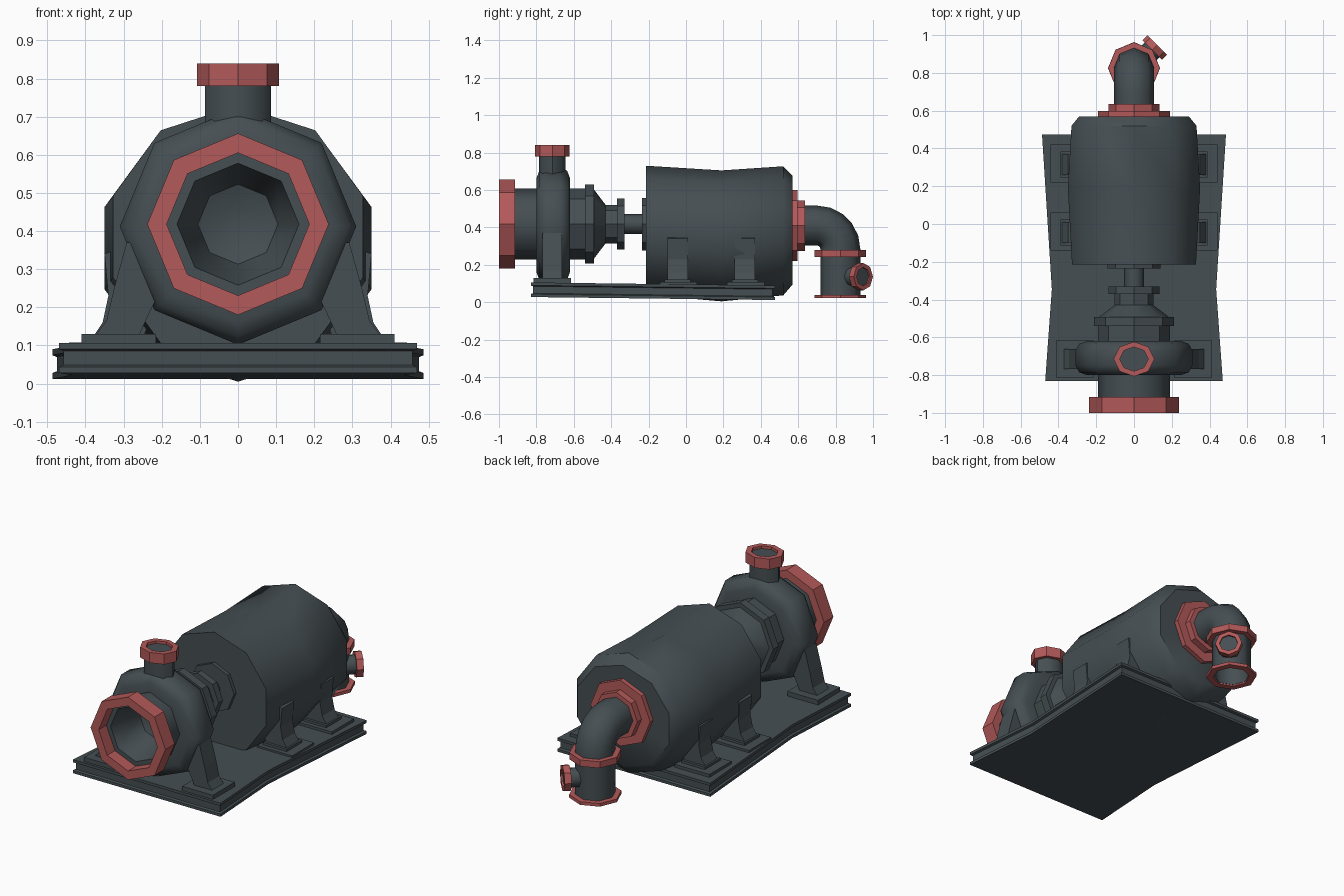
import bpy, bmesh, math
from mathutils import Vector

if "Cube" in bpy.data.objects:
    bpy.data.objects.remove(bpy.data.objects["Cube"])


def material(name, rgb):
    m = bpy.data.materials.new(name)
    m.diffuse_color = (*rgb, 1)
    m.use_nodes = True
    m.node_tree.nodes["Principled BSDF"].inputs["Base Color"].default_value = m.diffuse_color
    return m


GREY = material("slate grey", (0.060, 0.077, 0.085))
RED = material("dusty red", (0.45, 0.10, 0.10))


def finish(name, bm, mat, smooth=0):
    bmesh.ops.remove_doubles(bm, verts=bm.verts, dist=1e-5)
    bmesh.ops.recalc_face_normals(bm, faces=bm.faces)
    me = bpy.data.meshes.new(name)
    bm.to_mesh(me)
    bm.free()
    me.materials.append(mat)
    ob = bpy.data.objects.new(name, me)
    bpy.context.collection.objects.link(ob)
    if smooth:
        bpy.ops.object.select_all(action='DESELECT')
        ob.select_set(True)
        bpy.context.view_layer.objects.active = ob
        bpy.ops.object.shade_smooth_by_angle(angle=math.radians(smooth))
    return ob


def loft(name, rings, mat, smooth=0, caps=False):
    """Skin a list of point rings."""
    bm = bmesh.new()
    vs = [[bm.verts.new(p) for p in r] for r in rings]
    n = len(rings[0])
    for a, b in zip(vs, vs[1:]):
        for i in range(n):
            j = (i + 1) % n
            bm.faces.new((a[i], a[j], b[j], b[i]))
    if caps:
        bm.faces.new(vs[0])
        bm.faces.new(vs[-1])
    return finish(name, bm, mat, smooth)


def lathe(name, profile, origin, axis, mat, n=8, smooth=0, sy=1):
    """Turn (radius, distance) pairs about an axis, with one corner pointing up."""
    q = Vector(axis).to_track_quat('Z', 'Y')
    rings = []
    for r, t in profile:
        ring = []
        for k in range(n):
            a = math.pi / 2 + math.tau * k / n
            ring.append(Vector(origin) + q @ Vector((r * math.cos(a), sy * r * math.sin(a), t)))
        rings.append(ring)
    return loft(name, rings, mat, smooth)


def collar(name, ro, ri, t0, t1, origin, axis, sy=1):
    return lathe(name, [(ro, t0), (ro, t1), (ri, t1), (ri, t0), (ro, t0)], origin, axis, RED, sy=sy)


def plate(name, pts, y0, y1, mat=GREY):
    """Extrude an x-z outline along y and mirror it to the other side."""
    ob = loft(name, [[(x, y, z) for x, z in pts] for y in (y0, y1)], mat, caps=True)
    ob.modifiers.new("mirror", 'MIRROR')
    return ob


Y, Z = (0, 1, 0), (0, 0, 1)
C = (0, 0, 0.418)

# Waisted base plate with a groove round its edge
stations = [(-0.83, 0.47, 0.028, 0.106), (-0.345, 0.435, 0.022, 0.10), (0.475, 0.487, 0.012, 0.09)]
rings = []
for inset, f in [(0, 0), (0, 0.2), (0.012, 0.26), (0.012, 0.74), (0, 0.8), (0, 1)]:
    side = []
    for i, (y, w, b, t) in enumerate(stations):
        yy = y + (inset if i == 0 else -inset if i == 2 else 0)
        side.append((w - inset, yy, b + (t - b) * f))
    rings.append(side + [(-x, y, z) for x, y, z in reversed(side)])
loft("base_plate", rings, GREY, caps=True)

# Intake: red rim, pipe with funnel-shaped inside
collar("intake_rim", 0.238, 0.187, -1, -0.915, C, Y)
lathe("intake_pipe", [(0.19, -0.78), (0.19, -0.93), (0.16, -0.93), (0.105, -0.74),
                      (0.055, -0.72), (0, -0.72)], C, Y, GREY, smooth=50)

# Rounded pump casing
lathe("pump_casing", [(0.18, -0.80), (0.25, -0.80), (0.29, -0.785), (0.31, -0.75), (0.31, -0.67),
                      (0.29, -0.635), (0.25, -0.62), (0.18, -0.62)],
      (0, 0, 0.412), Y, GREY, smooth=50)

# Stepped bearing housing, coupling and shaft
lathe("bearing_housing", [(0.19, -0.64), (0.19, -0.54), (0.212, -0.54), (0.212, -0.492),
                          (0.185, -0.492), (0.103, -0.43), (0.103, -0.37), (0.136, -0.37),
                          (0.136, -0.33), (0, -0.33)], C, Y, GREY, smooth=30)
lathe("drive_shaft", [(0.053, -0.34), (0.053, -0.22)], C, Y, GREY, smooth=50)
lathe("motor_front_collar", [(0, -0.236), (0.14, -0.236), (0.14, -0.2)], C, Y, GREY)

# Top discharge nozzle
N = (0, -0.715, 0)
lathe("discharge_pipe", [(0.087, 0.64), (0.087, 0.79), (0, 0.79)], N, Z, GREY, smooth=50, sy=0.82)
collar("discharge_rim", 0.108, 0.075, 0.78, 0.84, N, Z, sy=0.85)
lathe("discharge_cover", [(0.08, 0.825), (0, 0.825)], N, Z, GREY, sy=0.85)

# Ten-sided motor drum, sagging slightly at mid length
rings = []
for y, rx, rz, cz in [(-0.215, 0, 0, 0.385), (-0.215, 0.345, 0.345, 0.385), (0.19, 0.368, 0.35, 0.355),
                      (0.52, 0.348, 0.345, 0.382), (0.57, 0.305, 0.29, 0.385), (0.57, 0, 0, 0.385)]:
    rings.append([(rx * math.cos(a), y, cz + rz * math.sin(a))
                  for a in (math.pi / 2 + math.tau * k / 10 for k in range(10))])
loft("motor_drum", rings, GREY, smooth=45)

# Rear collars and elbow
R = (0, 0, 0.41)
collar("rear_collar_large", 0.19, 0.08, 0.565, 0.597, R, Y)
collar("rear_collar_small", 0.135, 0.08, 0.59, 0.635, R, Y)
path = [(0.60, 0.41, 0)]
for k in range(6):
    a = math.pi / 2 * k / 5
    path.append((0.70 + 0.125 * math.sin(a), 0.285 + 0.125 * math.cos(a), a))
path.append((0.825, 0.25, math.pi / 2))
rings = []
for y, z, t in path:
    ring = []
    for k in range(8):
        a = math.tau * k / 8
        u = 0.107 * math.sin(a)
        ring.append((0.107 * math.cos(a), y + u * math.sin(t), z + u * math.cos(t)))
    rings.append(ring)
loft("elbow_pipe", rings, GREY, smooth=50)

# Open drain pipe below the elbow
D = (0, 0.825, 0)
collar("elbow_rim", 0.137, 0.09, 0.243, 0.28, D, Z)
lathe("drain_pipe", [(0, 0.25), (0.107, 0.25), (0.107, 0.03), (0.098, 0.03), (0.098, 0.24), (0, 0.24)],
      D, Z, GREY, smooth=50)
collar("drain_rim", 0.138, 0.1, 0.022, 0.04, D, Z)

# Diagonal side outlet
S, A = (0, 0.825, 0.137), (1, 1, 0)
lathe("side_outlet_pipe", [(0.055, 0.08), (0.055, 0.145)], S, A, GREY, smooth=50)
collar("side_outlet_rim", 0.073, 0.05, 0.137, 0.174, S, A)
lathe("side_outlet_cover", [(0.055, 0.164), (0, 0.164)], S, A, GREY)


# Flared legs on pads
def box(x0, x1, z0, z1):
    return [(x0, z0), (x1, z0), (x1, z1), (x0, z1)]


plate("pump_pad", box(0.215, 0.41, 0.09, 0.13), -0.815, -0.615)
plate("pump_leg", [(0.26, 0.125), (0.375, 0.125), (0.345, 0.165), (0.325, 0.25), (0.292, 0.37),
                   (0.2, 0.37), (0.2, 0.25), (0.235, 0.18)], -0.767, -0.662)
for label, y in (("front", -0.045), ("rear", 0.315)):
    plate(f"motor_{label}_pad", box(0.22, 0.443, 0.08, 0.108), y - 0.095, y + 0.105)
    plate(f"motor_{label}_step", box(0.24, 0.39, 0.10, 0.122), y - 0.07, y + 0.07)
    plate(f"motor_{label}_leg", [(0.25, 0.115), (0.385, 0.115), (0.355, 0.16), (0.34, 0.23), (0.35, 0.34),
                                 (0.27, 0.37), (0.22, 0.25), (0.23, 0.17)], y - 0.055, y + 0.055)
